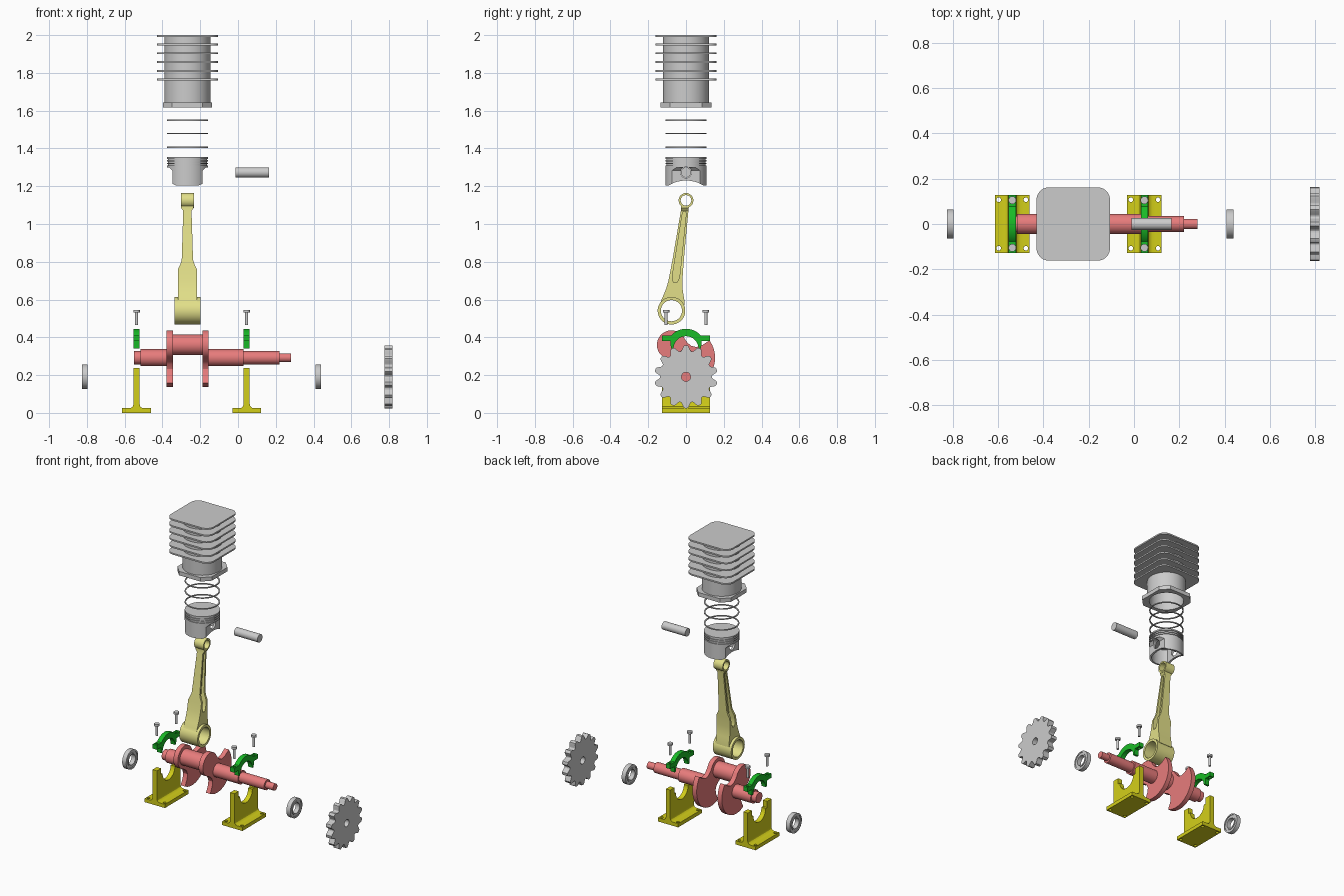
import bpy, bmesh, math
from math import sin, cos, pi, radians, sqrt

if "Cube" in bpy.data.objects:
    bpy.data.objects.remove(bpy.data.objects["Cube"])

CX = -0.268                     # cylinder axis
STANDS = (-0.537, 0.046)        # bearing stand positions
PIN_Y, PIN_Z, AXIS_Z = -0.077, 0.36, 0.292


def material(name, r, g, b):
    m = bpy.data.materials.new(name)
    m.diffuse_color = (r, g, b, 1)
    m.use_nodes = True
    m.node_tree.nodes["Principled BSDF"].inputs["Base Color"].default_value = m.diffuse_color
    return m


RED = material("red", 0.80, 0.20, 0.20)
OLIVE = material("yellow", 0.65, 0.62, 0.01)
PALE = material("pale_yellow", 0.76, 0.74, 0.25)
GREEN = material("green", 0.01, 0.50, 0.02)


def finish(name, bm, mat=None):
    bmesh.ops.remove_doubles(bm, verts=bm.verts, dist=1e-5)
    bmesh.ops.recalc_face_normals(bm, faces=bm.faces)
    me = bpy.data.meshes.new(name)
    bm.to_mesh(me)
    bm.free()
    ob = bpy.data.objects.new(name, me)
    bpy.context.collection.objects.link(ob)
    if mat:
        me.materials.append(mat)
    return ob


def skin(name, rings, mat, caps=True, wrap=False):
    """Bridge successive point rings into a solid."""
    bm = bmesh.new()
    vs = [[bm.verts.new(p) for p in ring] for ring in rings]
    n = len(vs[0])
    for i in range(len(vs) if wrap else len(vs) - 1):
        a, b = vs[i], vs[(i + 1) % len(vs)]
        for j in range(n):
            k = (j + 1) % n
            bm.faces.new((a[j], a[k], b[k], b[j]))
    if caps:
        bm.faces.new(vs[0])
        bm.faces.new(vs[-1])
    return finish(name, bm, mat)


def prism(name, pts, axis, lo, hi, mat=None):
    put = {'x': lambda p, h: (h, p[0], p[1]), 'y': lambda p, h: (p[0], h, p[1]),
           'z': lambda p, h: (p[0], p[1], h)}[axis]
    return skin(name, [[put(p, h) for p in pts] for h in (lo, hi)], mat)


def circle(c, r, n=48, a0=0, a1=360):
    full = a1 - a0 == 360
    return [(c[0] + r * cos(radians(a0 + (a1 - a0) * i / n)),
             c[1] + r * sin(radians(a0 + (a1 - a0) * i / n))) for i in range(n if full else n + 1)]


def rod(name, axis, c, r, lo, hi, mat=None, n=48):
    return prism(name, circle(c, r, n), axis, lo, hi, mat)


def lathe(name, profile, axis, c, mat=None, n=64):
    """Spin a closed (radius, height) profile round the x or z axis."""
    rings = []
    for i in range(n):
        u, v = cos(2 * pi * i / n), sin(2 * pi * i / n)
        rings.append([(h, c[0] + r * u, c[1] + r * v) if axis == 'x'
                      else (c[0] + r * u, c[1] + r * v, h) for r, h in profile])
    return skin(name, rings, mat, caps=False, wrap=True)


def loft(name, stations, mat=None):
    """Rectangles at height z: (z, y, half_y, x0, x1)."""
    return skin(name, [[(a, y - h, z), (b, y - h, z), (b, y + h, z), (a, y + h, z)]
                       for z, y, h, a, b in stations], mat)


def combine(ob, tools, op='DIFFERENCE'):
    for t in tools:
        t.hide_render = True
        m = ob.modifiers.new("bool", 'BOOLEAN')
        m.operation, m.solver, m.object = op, 'EXACT', t
        dg = bpy.context.evaluated_depsgraph_get()
        me = bpy.data.meshes.new_from_object(ob.evaluated_get(dg))
        ob.modifiers.clear()
        ob.data = me
        bpy.data.objects.remove(t)
    return ob


def mirrored(half):
    return half + [(-x, z) for x, z in reversed(half) if abs(x) > 1e-6]


# Finned cylinder with chamfered flange and open bore
cyl = rod("cylinder", 'z', (CX, 0), 0.122, 1.62, 1.995, n=64)
square = []
for k, (sx, sy) in enumerate(((1, 1), (-1, 1), (-1, -1), (1, -1))):
    square += circle((CX + sx * 0.107, sy * 0.107), 0.055, 10, 90 * k, 90 * k + 90)
fins = [prism("fin", square, 'z', z - 0.005, z + 0.005)
        for z in (1.995, 1.950, 1.904, 1.857, 1.809, 1.764)]
octagon = [(CX + 0.13 * sx * a, 0.135 * sy * b) for sx, sy, a, b in
           ((1, 1, 1, .62), (1, 1, .62, 1), (-1, 1, .62, 1), (-1, 1, 1, .62),
            (-1, -1, 1, .62), (-1, -1, .62, 1), (1, -1, .62, 1), (1, -1, 1, .62))]
fins.append(prism("flange", octagon, 'z', 1.616, 1.643))
combine(cyl, fins, 'UNION')
combine(cyl, [rod("bore", 'z', (CX, 0), 0.109, 1.5, 1.93, n=64)])

# Piston rings
for z in (1.549, 1.480, 1.406):
    lathe("piston_ring", [(0.101, z - .003), (0.109, z - .003), (0.109, z + .003), (0.101, z + .003)],
          'z', (CX, 0))

# Piston with ring grooves, relieved sides, hollow skirt and pin hole
prof = [(0, 1.205), (0.109, 1.205)]
for z in (1.310, 1.324, 1.338):
    prof += [(0.109, z), (0.103, z), (0.103, z + .007), (0.109, z + .007)]
piston = lathe("piston", prof + [(0.109, 1.355), (0, 1.355)], 'z', (CX, 0))
cavity = [(CX + max(-.066, min(.066, x)), y) for x, y in circle((0, 0), 0.097)]
combine(piston, [
    prism("cavity", cavity, 'z', 1.1, 1.315),
    loft("relief", [(1.1, 0, .2, CX + .08, CX + .2), (1.282, 0, .2, CX + .08, CX + .2),
                    (1.30, 0, .2, CX + .098, CX + .2)]),
    loft("relief", [(1.1, 0, .2, CX - .2, CX - .08), (1.282, 0, .2, CX - .2, CX - .08),
                    (1.30, 0, .2, CX - .2, CX - .098)]),
    rod("arch", 'x', (0, 1.0555), 0.1745, -0.6, 0.1, n=96),
    rod("hole", 'x', (0, 1.273), 0.029, -0.6, 0.1)])

rod("wrist_pin", 'x', (0, 1.273), 0.027, -0.012, 0.165)

# Connecting rod: flared beam, two eyes, side pockets
def rod_y(z):
    return PIN_Y * (1.125 - z) / 0.584

beam = [(1.10, .022, .033), (1.085, .020, .033), (1.07, .020, .022), (.81, .030, .030),
        (.785, .032, .038), (.76, .033, .050), (.70, .037, .050), (.66, .043, .050),
        (.63, .051, .050), (.60, .060, .050), (.57, .066, .050)]
conrod = loft("connecting_rod", [(z, rod_y(z), hy, CX - hx, CX + hx) for z, hy, hx in beam], PALE)
combine(conrod, [rod("small_eye", 'x', (0, 1.125), 0.039, CX - .035, CX + .035, PALE),
                 rod("big_eye", 'x', (PIN_Y, .541), 0.073, CX - .069, CX + .069, PALE, 64)], 'UNION')
pocket = [(1.065, .006), (1.05, .010), (.74, .019), (.71, .017), (.69, .009)]
combine(conrod, [rod("small_bore", 'x', (0, 1.125), 0.028, -0.6, 0.1),
                 rod("big_bore", 'x', (PIN_Y, .541), 0.056, -0.6, 0.1, None, 64)]
        + [loft("pocket", [(z, rod_y(z), h, CX + a, CX + b) for z, h in pocket])
           for a, b in ((.010, .2), (-.2, -.010))])

# Crankshaft: stepped shafts, crank pin and two counterweighted webs
crank = rod("crankshaft", 'x', (PIN_Y, PIN_Z), 0.054, -0.36, -0.17, RED)
L = math.hypot(PIN_Y, PIN_Z - AXIS_Z)
du, dv = PIN_Y / L, (PIN_Z - AXIS_Z) / L
waist = [(-.020, .105), (-.003, .078), (.022, .065), (.045, .065)]
web = (circle((L, 0), 0.077, 32, -115, 115) + [p for p in reversed(waist)]
       + circle((0, 0), 0.154, 40, 102, 258) + [(u, -v) for u, v in waist])
web = [(u * du - v * dv, AXIS_Z + u * dv + v * du) for u, v in web]
left = [(0, -.55), (.035, -.55), (.035, -.517), (.045, -.517), (.045, -.36), (0, -.36)]
right = [(0, -.17), (.045, -.17), (.045, .03), (.035, .03), (.035, .22), (.023, .22),
         (.023, .28), (0, .28)]
combine(crank, [prism("web", web, 'x', -.378, -.345, RED), prism("web", web, 'x', -.188, -.156, RED),
                lathe("shaft", left, 'x', (0, AXIS_Z), RED), lathe("shaft", right, 'x', (0, AXIS_Z), RED)],
        'UNION')

for x in STANDS:
    # Bearing stand: filleted T section with a stepped round seat
    half = [(.076, 0), (.076, .025), (.036, .025), (.026, .028), (.019, .035), (.016, .047), (.016, .237)]
    stand = prism("bearing_stand", [(x + a, z) for a, z in mirrored(half)], 'y', -.127, .127, OLIVE)
    seat = mirrored([(.082, .3), (.082, .195)] + circle((0, .195), .066, 24, 0, -90))
    combine(stand, [prism("seat", seat, 'x', x - .1, x + .1)]
            + [rod("hole", 'z', (x + sx * .06, sy * .107), .010, -.1, .1, None, 24)
               for sx in (-1, 1) for sy in (-1, 1)])

    # Bearing cap: arch with bolt ears and locating legs
    half = (circle((0, .34), .105, 16, 90, 41.8) + [(.127, .41), (.127, .38), (.082, .38), (.080, .34)]
            + circle((0, .34), .066, 24, 0, 90))
    cap = prism("bearing_cap", mirrored(half), 'x', x - .016, x + .016, GREEN)
    combine(cap, [rod("hole", 'z', (x, y), .009, .35, .42, None, 24) for y in (-.105, .105)])

    # Cap bolts
    for y in (-.105, .105):
        lathe("cap_bolt", [(0, .465), (.008, .465), (.008, .532), (.017, .532), (.017, .546), (0, .546)],
              'z', (x, y), n=24)

# Ball bearings with shallow side grooves
for x in (-.811, .424):
    lathe("bearing", [(.035, x - .015), (.044, x - .015), (.044, x - .011), (.056, x - .011), (.056, x - .015),
                      (.065, x - .015), (.065, x + .015), (.056, x + .015), (.056, x + .011), (.044, x + .011),
                      (.044, x + .015), (.035, x + .015)], 'x', (0, .192))

# Sprocket
tooth = [(0, .137), (.1, .139), (.2, .147), (.29, .159), (.37, .166), (.5, .167),
         (.63, .166), (.71, .159), (.8, .147), (.9, .139)]
N = 14
outline = [(r * cos(2 * pi * (i + f) / N), .191 + r * sin(2 * pi * (i + f) / N))
           for i in range(N) for f, r in tooth]
sprocket = prism("sprocket", outline, 'x', .776, .818)
combine(sprocket, [rod("hole", 'x', (0, .191), .024, .7, .9)])

# Smooth shading with sharp edges kept
for ob in bpy.data.objects:
    ob.select_set(True)
    bpy.context.view_layer.objects.active = ob
bpy.ops.object.shade_smooth_by_angle(angle=radians(30))
